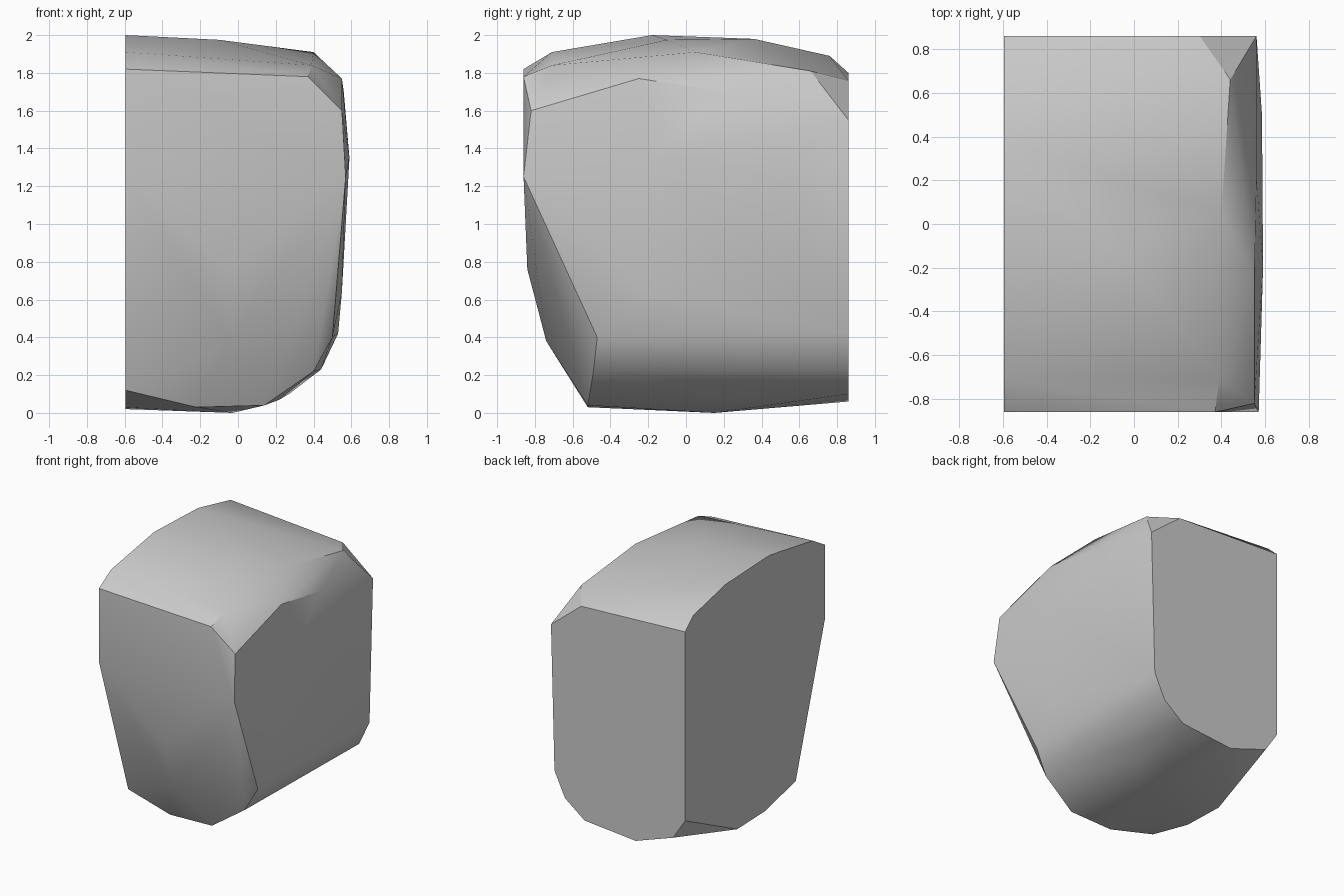
import bpy
import bmesh
import math

# Remove the default cube
default_cube = bpy.data.objects.get("Cube")
if default_cube:
    bpy.data.objects.remove(default_cube, do_unlink=True)


def make_material(name, colour):
    material = bpy.data.materials.new(name)
    material.use_nodes = True
    material.diffuse_color = colour
    shader = material.node_tree.nodes["Principled BSDF"]
    shader.inputs["Base Color"].default_value = colour
    return material


def hull_object(name, points, material):
    """Wrap a convex stone around its corner points."""
    mesh = bpy.data.meshes.new(name)
    bm = bmesh.new()
    for point in points:
        bm.verts.new(point)
    result = bmesh.ops.convex_hull(bm, input=bm.verts)
    unused = set(result["geom_interior"]) | set(result["geom_unused"])
    loose = [item for item in unused if isinstance(item, bmesh.types.BMVert)]
    bmesh.ops.delete(bm, geom=loose, context="VERTS")
    # Merge the nearly flat triangles into broad facets
    bmesh.ops.dissolve_limit(bm, angle_limit=math.radians(1),
                             verts=bm.verts, edges=bm.edges)
    bmesh.ops.recalc_face_normals(bm, faces=bm.faces)
    bm.to_mesh(mesh)
    bm.free()
    mesh.materials.append(material)
    stone = bpy.data.objects.new(name, mesh)
    bpy.context.scene.collection.objects.link(stone)
    return stone


RIGHT, FRONT, BACK = -0.595, -0.86, 0.86

# Flat cut side: outline in y and z
cut_side = [(FRONT, 1.82), (-0.71, 1.91), (-0.18, 2), (0.36, 1.98),
            (0.76, 1.89), (BACK, 1.8), (BACK, 0.33), (0.22, 0.02),
            (-0.12, 0.03), (-0.5, 0.12), (FRONT, 1.25)]

# Flat back: outline in x and z
back_face = [(0.3, 1.76), (0.56, 1.55), (0.53, 0.42), (0.44, 0.23),
             (0.27, 0.1), (-0.17, 0.06), (-0.49, 0.17)]

# Bevelled crown between the top and the bulging side
crown = [(0.37, FRONT, 1.78), (0.39, -0.71, 1.84), (0.4, 0.05, 1.91),
         (0.44, 0.66, 1.81), (0.55, -0.82, 1.6), (0.55, -0.25, 1.77),
         (0.56, 0.21, 1.7), (-0.1, -0.1, 1.975)]

# Bulging side and its rounded lower edge
bulge = [(0.59, -0.2, 1.35), (0.585, 0.5, 1.3), (0.55, -0.2, 0.64),
         (0.5, -0.47, 0.4), (0.4, -0.49, 0.22), (0.22, 0.3, 0.07)]

# Sloping lower front and shallow underside
front_base = [(0.57, FRONT, 1.25), (-0.05, -0.84, 0.76),
              (-0.03, -0.74, 0.38), (0.14, -0.52, 0.04),
              (-0.22, -0.52, 0.03), (-0.03, 0.15, 0)]

corners = [(RIGHT, y, z) for y, z in cut_side]
corners += [(x, BACK, z) for x, z in back_face]
corners += crown + bulge + front_base

grey = make_material("stone grey", (0.6, 0.6, 0.6, 1))
rock = hull_object("cut_rock", corners, grey)

# Soft shading across shallow facets, crisp main edges
bpy.ops.object.select_all(action="DESELECT")
rock.select_set(True)
bpy.context.view_layer.objects.active = rock
bpy.ops.object.shade_smooth_by_angle(angle=math.radians(30))
